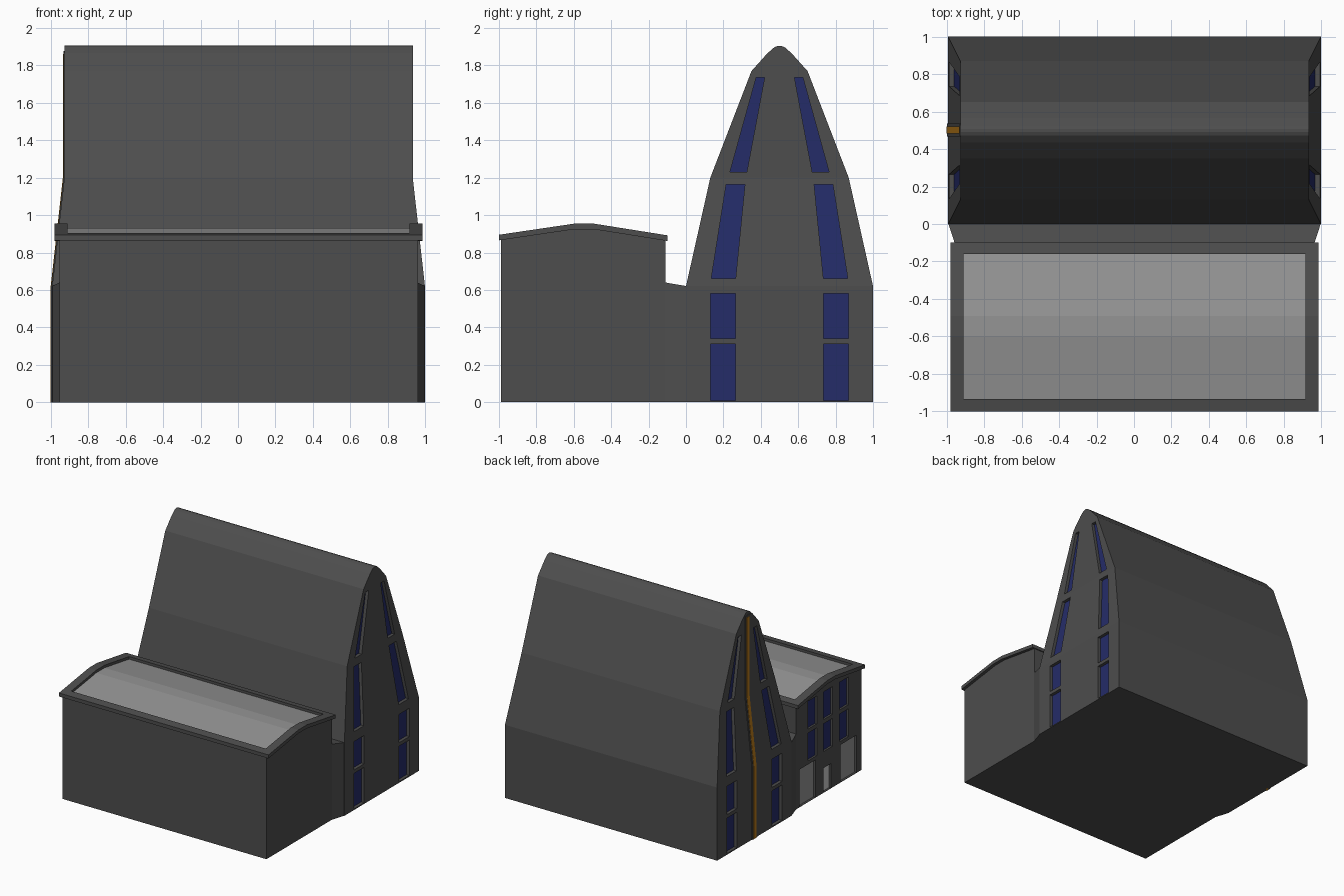
import bpy, bmesh

if "Cube" in bpy.data.objects:
    bpy.data.objects.remove(bpy.data.objects["Cube"])

SHIFT = 0.003


def material(name, r, g, b):
    m = bpy.data.materials.new(name)
    m.diffuse_color = (r, g, b, 1)
    m.use_nodes = True
    m.node_tree.nodes["Principled BSDF"].inputs["Base Color"].default_value = m.diffuse_color
    return m


DARK = material("dark_cladding", 0.075, 0.075, 0.075)
PALE = material("pale_roof", 0.3, 0.3, 0.3)
DOOR = material("grey_door", 0.3, 0.3, 0.3)
WHITE = material("white_door", 0.75, 0.75, 0.75)
BLUE = material("blue_glass", 0.018, 0.025, 0.14)
ORANGE = material("orange_strip", 0.5, 0.2, 0.01)


def finish(name, bm, mat):
    bmesh.ops.recalc_face_normals(bm, faces=bm.faces)
    me = bpy.data.meshes.new(name)
    bm.to_mesh(me)
    bm.free()
    ob = bpy.data.objects.new(name, me)
    ob.location.x = SHIFT
    bpy.context.collection.objects.link(ob)
    if mat:
        me.materials.append(mat)
    return ob


def loft(bm, rings):
    """Closed solid through rings with equal point counts."""
    vs = [[bm.verts.new(p) for p in r] for r in rings]
    n = len(vs[0])
    for a, b in zip(vs, vs[1:]):
        for i in range(n):
            j = (i + 1) % n
            bm.faces.new((a[i], a[j], b[j], b[i]))
    bm.faces.new(vs[0][::-1])
    bm.faces.new(vs[-1])


def prism(name, profile, x0, x1, mat=DARK):
    """Extrude a (y, z) profile along x."""
    bm = bmesh.new()
    loft(bm, [[(x, y, z) for y, z in profile] for x in (x0, x1)])
    return finish(name, bm, mat)


def rect(y0, y1, z0, z1):
    return [(y0, z0), (y1, z0), (y1, z1), (y0, z1)]


def hall_x(z):
    t = min(max((z - 0.62) / 0.58, 0), 1)
    return 0.995 - 0.065 * t


def wing_x(z):
    return 0.957


def recess(target, shapes, wall, sides, depth):
    """Cut recessed openings into side walls and line their backs."""
    bm = bmesh.new()
    for s in sides:
        for poly, _, _ in shapes:
            loft(bm, [[(s * (wall(z) - depth), y, z) for y, z in poly],
                      [(s * 1.2, y, z) for y, z in poly]])
    cutter = finish("opening_cutter", bm, None)
    cutter.hide_render = True
    mod = target.modifiers.new("openings", 'BOOLEAN')
    mod.operation = 'DIFFERENCE'
    mod.solver = 'EXACT'
    mod.object = cutter
    bpy.context.view_layer.objects.active = target
    bpy.ops.object.modifier_apply(modifier=mod.name)
    bpy.data.objects.remove(cutter)
    for s in sides:
        for poly, name, mat in shapes:
            bm = bmesh.new()
            loft(bm, [[(s * (wall(z) - depth + d), y, z) for y, z in poly]
                      for d in (-0.004, 0.003)])
            finish(name, bm, mat)


# Tall hall with steep curved roof and inward leaning gables
bm = bmesh.new()
rings = []
for z, hy in [(0, .5), (.62, .5), (1.2, .37), (1.77, .15), (1.865, .065), (1.898, .027), (1.905, .008)]:
    x = hall_x(z)
    rings.append([(-x, .5 - hy, z), (x, .5 - hy, z), (x, .5 + hy, z), (-x, .5 + hy, z)])
loft(bm, rings)
hall = finish("tall_hall", bm, DARK)

# Gable windows, mirrored about the ridge
half = [rect(.13, .265, .01, .31), rect(.13, .265, .34, .58),
        [(.135, .66), (.265, .66), (.315, 1.165), (.215, 1.165)],
        [(.235, 1.23), (.325, 1.23), (.42, 1.735), (.375, 1.735)]]
windows = half + [[(1 - y, z) for y, z in p] for p in half]
recess(hall, [(p, "gable_window", BLUE) for p in windows], hall_x, (-1, 1), .03)


# Vertical rib and coloured strip on the left gable
def rib(name, y0, y1, out, top, mat):
    bm = bmesh.new()
    loft(bm, [[(-hall_x(z) + .02, y0, z), (-hall_x(z) + .02, y1, z),
               (-hall_x(z) - out, y1, z), (-hall_x(z) - out, y0, z)]
              for z in (0, .62, 1.2, top)])
    finish(name, bm, mat)


rib("gable_rib", .468, .536, .005, 1.875, DARK)
rib("gable_strip", .484, .52, .008, 1.86, ORANGE)

# Low wing
wing = prism("low_wing", [(-.99, 0), (-.11, 0), (-.11, .868), (-.49, .927),
                          (-.6, .927), (-.99, .868)], -.957, .957)
shapes = [(rect(-.37, -.16, .004, .32), "large_door", DOOR),
          (rect(-.58, -.48, .004, .21), "small_door", WHITE),
          (rect(-.92, -.71, .004, .32), "large_door", DOOR)]
for y in (-.39, -.6, -.815):
    for z in (.35, .62):
        shapes.append((rect(y, y + .12, z, z + .235), "wing_window", BLUE))
recess(wing, shapes, wing_x, (-1,), .02)

# Flared link between wing and hall
bm = bmesh.new()
loft(bm, [[(-x, y, 0), (x, y, 0), (x, y, z), (-x, y, z)]
          for x, y, z in [(.957, -.112, .64), (.995, .005, .62)]])
finish("link", bm, DARK)

# Arched roof of the wing: recessed panel inside a raised rim
ARCH = [(-1, .895), (-.6, .954), (-.49, .954), (-.1, .892)]


def arch_z(y):
    for (a, p), (b, q) in zip(ARCH, ARCH[1:]):
        if y <= b:
            return p + (q - p) * (y - a) / (b - a)
    return ARCH[-1][1]


def arch_slab(name, y0, y1, top, bottom, x0, x1, mat):
    ys = [y0] + [y for y, _ in ARCH if y0 < y < y1] + [y1]
    prism(name, [(y, arch_z(y) - top) for y in ys] +
          [(y, arch_z(y) - bottom) for y in reversed(ys)], x0, x1, mat)


arch_slab("roof_panel", -.936, -.16, .022, .03, -.913, .913, PALE)
for s in (-1, 1):
    arch_slab("roof_end_rim", -1, -.1, 0, .03, s * .912, s * .983, DARK)
arch_slab("roof_front_rim", -1, -.935, 0, .03, -.912, .912, DARK)
arch_slab("roof_back_rim", -.161, -.1, 0, .03, -.912, .912, DARK)
